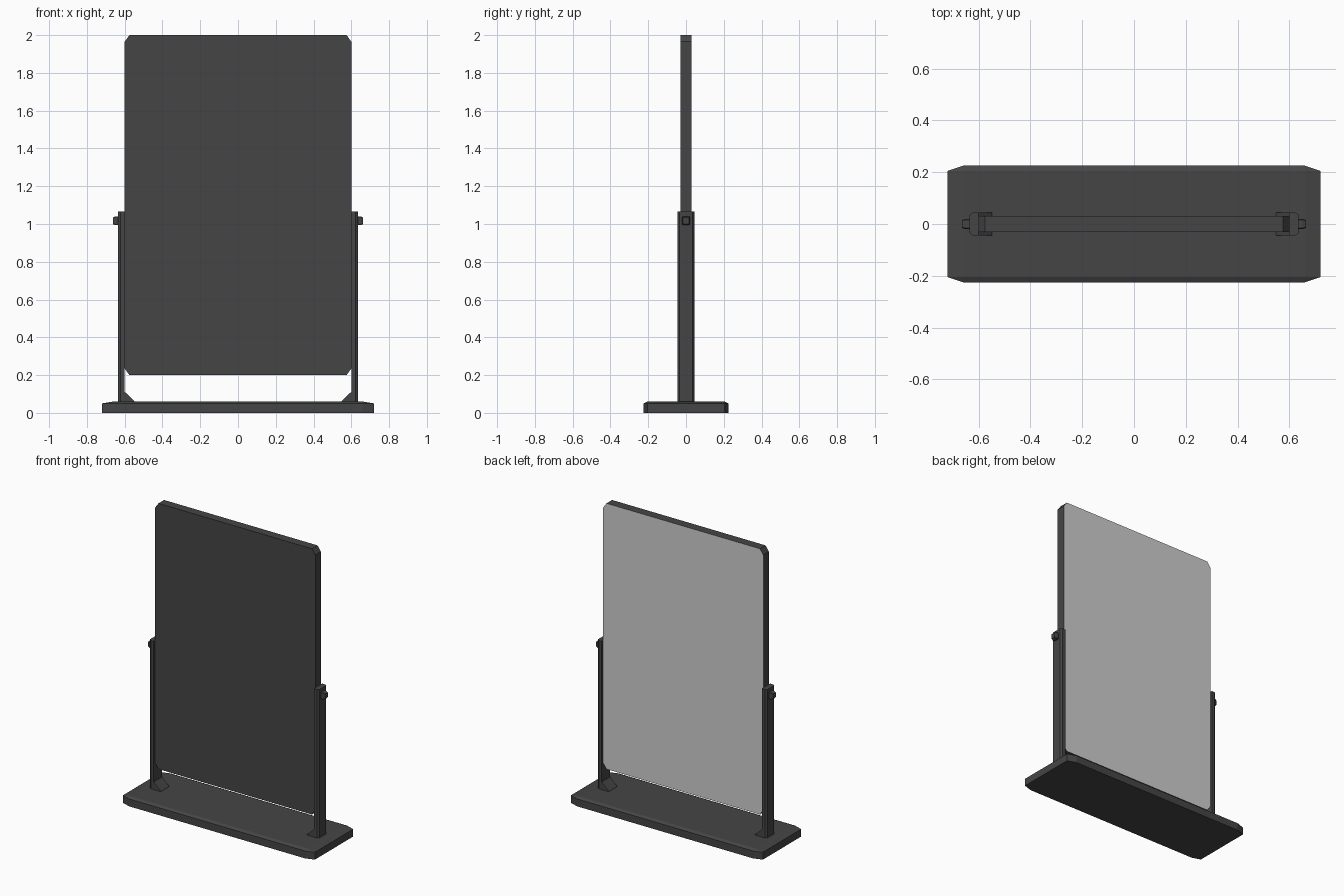
import bpy
import bmesh
from mathutils import Vector

if "Cube" in bpy.data.objects:
    bpy.data.objects.remove(bpy.data.objects["Cube"], do_unlink=True)


def material(name, value):
    mat = bpy.data.materials.new(name)
    mat.use_nodes = True
    colour = (value, value, value, 1)
    mat.diffuse_color = colour
    mat.node_tree.nodes["Principled BSDF"].inputs["Base Color"].default_value = colour
    return mat


dark = material("dark grey", 0.06)
silver = material("silver mirror", 0.62)


def loft(name, rings, mats=(dark,)):
    """Join matching rings of points into a closed, flat-faced solid."""
    bm = bmesh.new()
    loops = [[bm.verts.new(p) for p in ring] for ring in rings]
    for a, b in zip(loops, loops[1:]):
        for i in range(len(a)):
            j = (i + 1) % len(a)
            bm.faces.new((a[i], a[j], b[j], b[i]))
    bm.faces.new(loops[0])
    bm.faces.new(loops[-1])
    bmesh.ops.remove_doubles(bm, verts=bm.verts, dist=0.0005)
    bmesh.ops.recalc_face_normals(bm, faces=bm.faces)
    mesh = bpy.data.meshes.new(name)
    bm.to_mesh(mesh)
    bm.free()
    for mat in mats:
        mesh.materials.append(mat)
    obj = bpy.data.objects.new(name, mesh)
    bpy.context.collection.objects.link(obj)
    return obj


def octagon(w, h, cw, ch):
    """Rectangle of half sizes w, h with corners cut by cw, ch."""
    return [(w, ch - h), (w, h - ch), (w - cw, h), (cw - w, h),
            (-w, h - ch), (-w, ch - h), (cw - w, -h), (w - cw, -h)]


# Base: cut corners and a bevelled top edge
outline = octagon(0.72, 0.225, 0.06, 0.02)
top = [(max(-0.66, min(0.66, x)), max(-0.205, min(0.205, y))) for x, y in outline]
loft("base", [[(x, y, 0) for x, y in outline],
              [(x, y, 0.05) for x, y in outline],
              [(x, y, 0.06) for x, y in top]])

# Swivel panel, with the mirror on its rear face
outline = octagon(0.6, 0.9, 0.025, 0.035)
panel = loft("mirror_panel", [[(x, y, z + 1.1) for x, z in outline] for y in (-0.03, 0.03)],
             (dark, silver))
for face in panel.data.polygons:
    face.material_index = int(face.normal.y > 0.9)

for side, s in (("left", 1), ("right", -1)):
    # Upright post with chamfered outer edges
    section = [(0.6, -0.045), (0.622, -0.045), (0.635, -0.035),
               (0.635, 0.035), (0.622, 0.045), (0.6, 0.045)]
    loft(side + "_post", [[(s * x, y, z) for x, y in section] for z in (0.055, 1.065)])

    # Triangular foot brace
    brace = [(0.61, 0.055), (0.545, 0.055), (0.55, 0.065), (0.6, 0.112), (0.61, 0.112)]
    loft(side + "_brace", [[(s * x, y, z) for x, z in brace] for y in (-0.045, 0.045)])

    # Pivot knob with a tapered end
    loft(side + "_knob", [[Vector((s * x, y, z + 1.017)) for y, z in octagon(w, w * 1.15, c, c)]
                          for x, w, c in ((0.63, 0.02, 0.004), (0.65, 0.02, 0.004),
                                          (0.663, 0.015, 0.003))])
